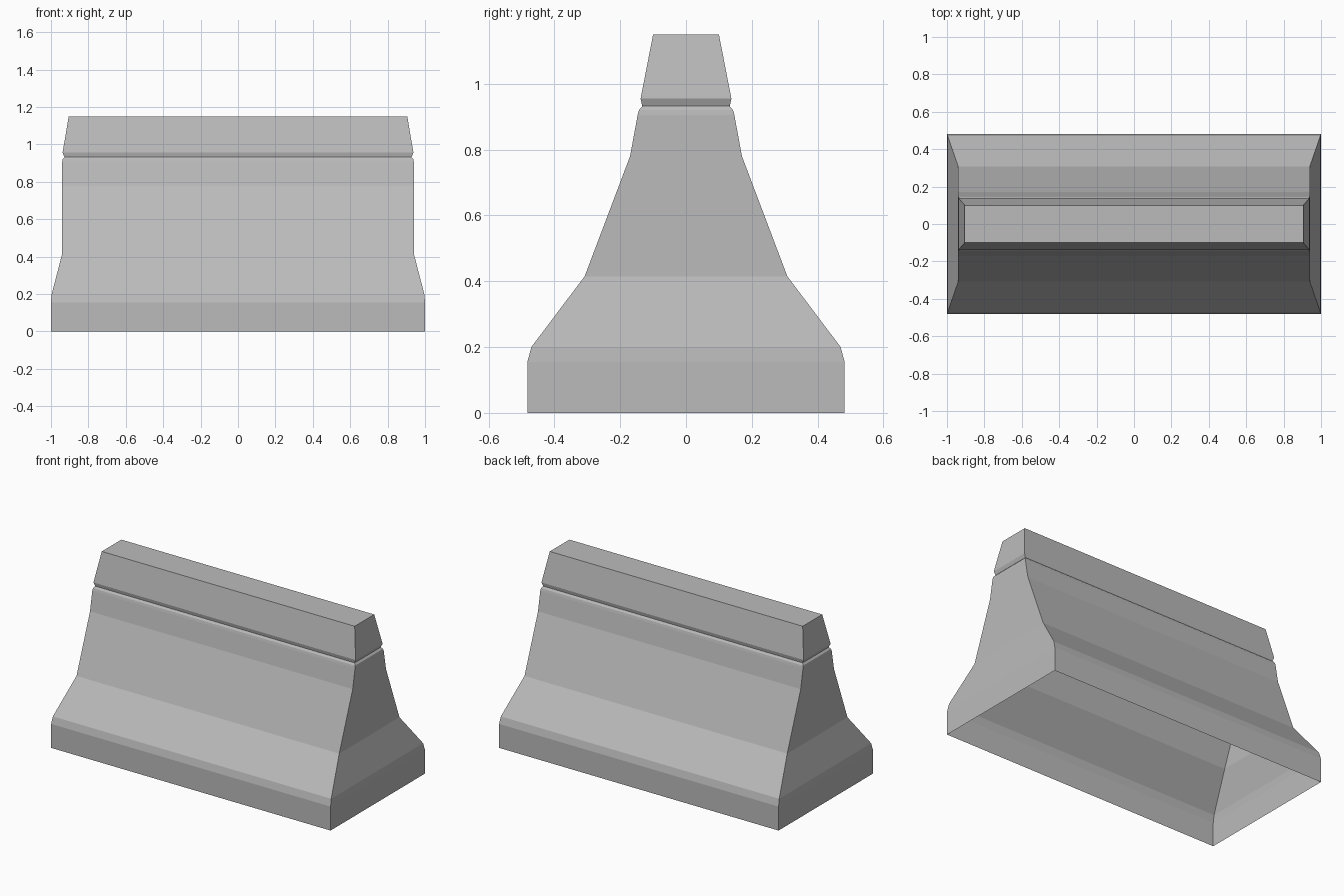
import bpy, bmesh

if "Cube" in bpy.data.objects:
    bpy.data.objects.remove(bpy.data.objects["Cube"])

# Concrete colour
concrete = bpy.data.materials.new("concrete grey")
concrete.diffuse_color = (0.5, 0.5, 0.5, 1)
concrete.use_nodes = True
concrete.node_tree.nodes["Principled BSDF"].inputs["Base Color"].default_value = concrete.diffuse_color

# Rings from ground to top: (half length, half width, height)
rings = [
    (1.0, 0.482, 0.0), (1.0, 0.482, 0.155), (0.996, 0.47, 0.20),
    (0.94, 0.308, 0.415), (0.94, 0.17, 0.78), (0.94, 0.147, 0.905),
    (0.938, 0.143, 0.92), (0.928, 0.133, 0.932),   # groove under the cap
    (0.938, 0.138, 0.955), (0.905, 0.10, 1.15),
]

# Barrier body: lofted rectangular rings, closed on top, open hollow underneath
bm = bmesh.new()
loops = [[bm.verts.new((sx * x, sy * y, z))
          for sx, sy in ((-1, -1), (1, -1), (1, 1), (-1, 1))]
         for x, y, z in rings]
for low, high in zip(loops, loops[1:]):
    for i in range(4):
        j = (i + 1) % 4
        bm.faces.new((low[i], low[j], high[j], high[i]))
bm.faces.new(loops[-1])

mesh = bpy.data.meshes.new("road_barrier")
bm.to_mesh(mesh)
bm.free()
mesh.materials.append(concrete)
barrier = bpy.data.objects.new("road_barrier", mesh)
bpy.context.collection.objects.link(barrier)
